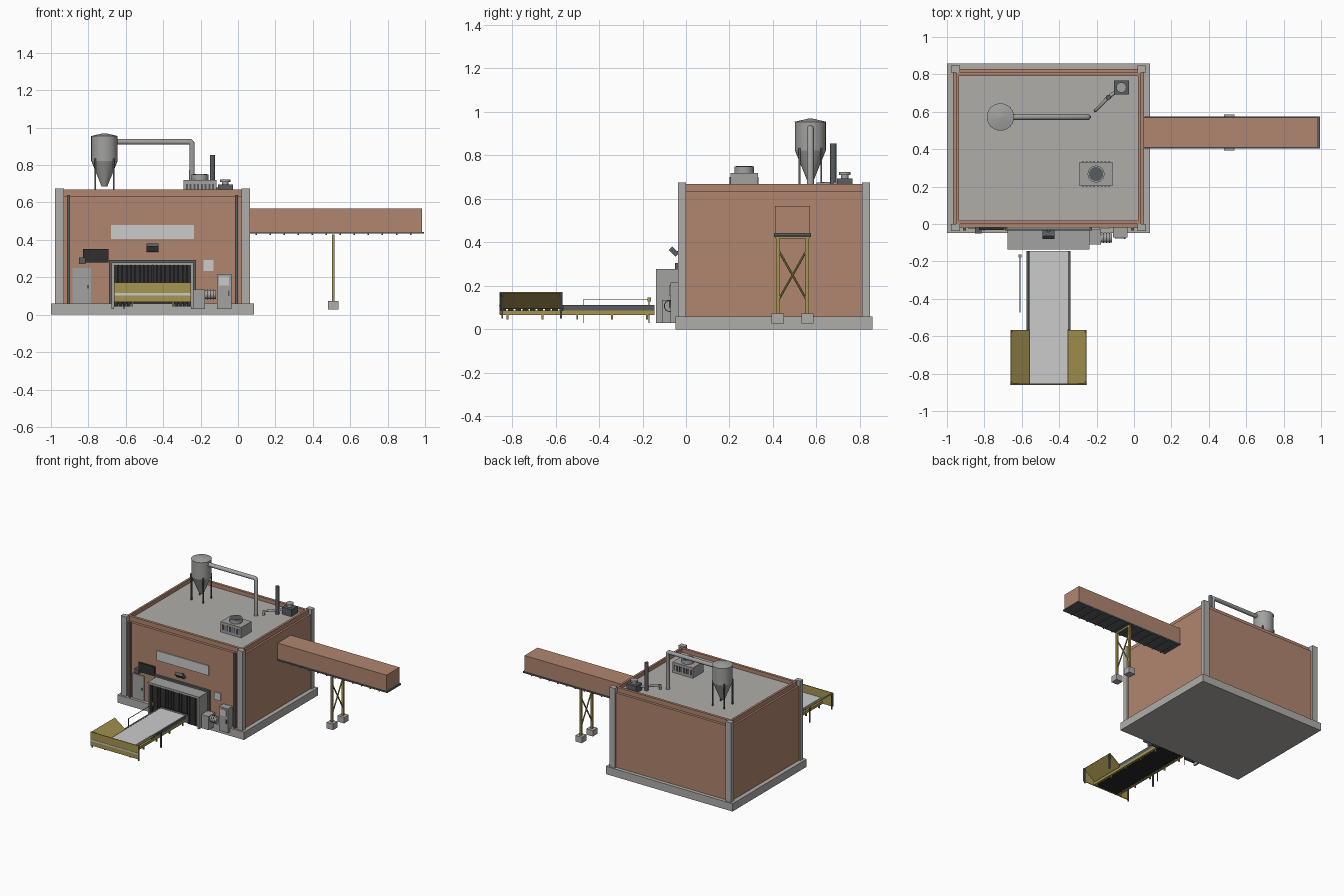
import bpy, bmesh, math
from mathutils import Vector

cube = bpy.data.objects.get("Cube")
if cube:
    bpy.data.objects.remove(cube, do_unlink=True)


def material(name, red, green, blue):
    mat = bpy.data.materials.new(name)
    mat.use_nodes = True
    colour = (red, green, blue, 1)
    mat.diffuse_color = colour
    mat.node_tree.nodes["Principled BSDF"].inputs["Base Color"].default_value = colour
    return mat


brick = material("brick", .44, .24, .16)
concrete = material("concrete", .43, .42, .4)
metal = material("galvanised_metal", .36, .36, .35)
pale = material("pale_grey", .6, .6, .6)
steel = material("dark_steel", .1, .11, .12)
black = material("black_rubber", .03, .03, .03)
yellow = material("safety_yellow", .38, .3, .08)

# Shared reference lines
middle, centre_y = -.457, .405
slab_top, eaves, parapet_top = .06, .64, .67
wall_front = centre_y - .425
hood_depth = .11
hood_y = wall_front - hood_depth / 2
belt_y, belt_length = -.5, .71
belt_half = .103
hopper_y, hopper_half = -.71, .2
gallery_y, gallery_floor_z = .49, .44
support_x = .51
round_parts = []


def finish(name, bm, mat):
    mesh = bpy.data.meshes.new(name)
    bm.to_mesh(mesh)
    bm.free()
    mesh.materials.append(mat)
    part = bpy.data.objects.new(name, mesh)
    bpy.context.collection.objects.link(part)
    return part


def block(name, mat, at, size, spread=(0, 0), row=1, step=0, axis=0):
    """Boxes standing on a point, mirrored by spread and repeated in a centred row."""
    bm = bmesh.new()
    size = Vector(size)
    for dx in {-spread[0], spread[0]}:
        for dy in {-spread[1], spread[1]}:
            for i in range(row):
                middle_point = Vector(at) + Vector((dx, dy, size.z / 2))
                middle_point[axis] += (i - (row - 1) / 2) * step
                for v in bmesh.ops.create_cube(bm, size=1)["verts"]:
                    v.co = middle_point + v.co * size
    return finish(name, bm, mat)


def wall_plate(name, mat, x, z, width, height, depth=.008):
    """Fitting on the front wall."""
    return block(name, mat, (x, wall_front - depth / 2, z), (width, depth, height))


def cylinder(name, mat, start, direction, radius, end_radius=None, sides=24):
    """Cylinder or cone from a point along a direction."""
    start, direction = Vector(start), Vector(direction)
    bm = bmesh.new()
    bmesh.ops.create_cone(bm, cap_ends=True, segments=sides, radius1=radius,
                          radius2=radius if end_radius is None else end_radius,
                          depth=direction.length)
    part = finish(name, bm, mat)
    part.location = start + direction / 2
    part.rotation_euler = direction.to_track_quat("Z", "Y").to_euler()
    round_parts.append(part)


def upright(name, mat, place, bottom, top, radius, end_radius=None):
    cylinder(name, mat, (*place, bottom), (0, 0, top - bottom), radius, end_radius)


def pipe(name, mat, points, radius):
    """Round pipe through points."""
    curve = bpy.data.curves.new(name, "CURVE")
    curve.dimensions = "3D"
    curve.bevel_depth = radius
    curve.bevel_resolution = 3
    curve.use_fill_caps = True
    spline = curve.splines.new("POLY")
    spline.points.add(len(points) - 1)
    for point, place in zip(spline.points, points):
        point.co = (*place, 1)
    curve.materials.append(mat)
    bpy.context.collection.objects.link(bpy.data.objects.new(name, curve))


# Building shell
ground_centre = (middle, centre_y, 0)
wall_base = (middle, centre_y, slab_top)
eaves_centre = (middle, centre_y, eaves - .01)
block("base_slab", concrete, ground_centre, (1.085, .907, slab_top))
block("brick_walls", brick, wall_base, (1.02, .85, eaves - slab_top - .005))
block("roof_deck", concrete, eaves_centre, (.97, .78, .01))
parapet_height = parapet_top - eaves_centre[2]
block("parapet_front_and_back", brick, eaves_centre, (.99, .02, parapet_height), (0, .395))
block("parapet_sides", brick, eaves_centre, (.016, .78, parapet_height), (.487, 0))
block("corner_columns", concrete, wall_base, (.047, .037, .615), (.498, .423))
block("wall_downpipes", steel, (middle, wall_front - .008, slab_top),
      (.016, .016, eaves - slab_top), (.449, 0))

# Front wall fittings
wall_plate("window_strip", pale, middle, .405, .445, .075)
wall_plate("door", metal, -.836, slab_top, .098, .19)
wall_plate("door_handle", steel, -.802, .14, .01, .018, .014)
wall_plate("louvre_panel", black, -.761, .278, .138, .072, .012)
wall_plate("alarm_horn", steel, -.833, .27, .033, .035, .03)
wall_plate("notice_panel", pale, -.158, .235, .053, .058)
wall_plate("lamp_bracket", steel, middle, .35, .016, .01, .035)
lamp = block("wall_lamp", steel, (0, 0, 0), (.066, .022, .044))
lamp.location = (middle, wall_front - .02, .342)
lamp.rotation_euler.x = math.radians(45)

# Entrance hood with strip curtain
hood_top = .265
block("hood_frame_posts", steel, (middle, wall_front - .008, slab_top),
      (.017, .016, .23), (.225, 0))
wall_plate("hood_frame_lintel", steel, middle, .278, .467, .015, .016)
block("hood_roof", metal, (middle, hood_y, hood_top), (.44, hood_depth + .015, .014))
block("hood_sides", metal, (middle, hood_y, .03), (.013, hood_depth + .015, .235), (.213, 0))
wall_plate("tunnel_mouth", black, middle, slab_top, .414, .205, .02)
curtain_y = wall_front - hood_depth
strip_pitch = .023
for name, bottom, offset, count in (("belt_curtain", .118, 0, 10), ("side_curtain", .045, .161, 4)):
    block(name, black, (middle, curtain_y, bottom), (.02, .006, hood_top - bottom),
          (offset, 0), count, strip_pitch)

# Infeed conveyor
conveyor = (middle, belt_y)
block("conveyor_belt", pale, (*conveyor, .098), (belt_half * 2, belt_length, .014))
block("conveyor_side_rails", steel, (middle, -.355, .088), (.013, .42, .025), (.11, 0))
block("conveyor_beams", yellow, (*conveyor, .067), (.015, belt_length, .021), (.109, 0))
block("conveyor_rollers", black, (*conveyor, .072), (belt_half * 2, .026, .026),
      row=21, step=.034, axis=1)
block("conveyor_legs", yellow, (*conveyor, .045), (.009, .009, .025), (.109, 0),
      row=5, step=.16, axis=1)

# Loading hopper at the end of the conveyor
end_y = belt_y - belt_length / 2
block("hopper_end_plate", yellow, (middle, end_y, .068), (.41, .006, .105))
block("hopper_stripe", pale, (middle, end_y - .004, .104), (.405, .003, .012))
block("hopper_posts", steel, (middle, hopper_y, .05), (.008, .008, .12), (hopper_half, .135))
for side, name in ((-1, "right_hopper_wing"), (1, "left_hopper_wing")):
    wing = block(name, yellow, (0, 0, 0), (.125, .285, .005))
    wing.location = (middle + side * .153, hopper_y, .132)
    wing.rotation_euler.y = -side * math.radians(36)

# Safety rail beside the conveyor
rail_x, rail_y = -.61, -.32
block("safety_rail_posts", steel, (rail_x, rail_y, .03), (.004, .004, .11), (0, .15))
block("safety_rail", steel, (rail_x, rail_y, .137), (.004, .3, .003))
block("safety_sensor", yellow, (rail_x, rail_y + .15, .128), (.016, .016, .02))

# Drive unit and control cabinet
motor_y, motor_z = -.075, .108
block("gearbox", metal, (-.207, -.07, .03), (.063, .08, .105))
cylinder("drive_motor", metal, (-.176, motor_y, motor_z), (.058, 0, 0), .025)
for i in range(3):
    cylinder("motor_fin", steel, (-.165 + i * .016, motor_y, motor_z), (.005, 0, 0), .027)
cabinet_x = -.074
wall_plate("control_cabinet", metal, cabinet_x, .03, .078, .187, .052)
cabinet_front = wall_front - .054
block("cabinet_screen", pale, (cabinet_x, cabinet_front, .155), (.053, .006, .05))
block("cabinet_handle", steel, (cabinet_x + .025, cabinet_front, .1), (.007, .01, .03))

# Elevated outfeed gallery and its support
block("gallery", brick, (support_x + .007, gallery_y, gallery_floor_z), (.935, .16, .127))
block("gallery_floor", steel, (support_x + .015, gallery_y, gallery_floor_z - .007),
      (.94, .17, .01))
block("gallery_floor_ribs", steel, (support_x, gallery_y, gallery_floor_z - .014),
      (.008, .17, .008), row=12, step=.075)
support = (support_x, gallery_y)
post_spread = (0, .068)
block("support_posts", yellow, (*support, .07), (.014, .016, .36), post_spread)
block("support_footings", concrete, (*support, .028), (.055, .056, .046), post_spread)
block("support_head", yellow, (*support, .418), (.014, .155, .012))
for side in (-1, 1):
    cylinder("cross_brace", yellow, (support_x, gallery_y - side * .068, .13),
             (0, side * .136, .24), .005, sides=8)

# Dust cyclone with duct
cyclone = (-.714, .572)
cone_top, drum_top = .823, .955
upright("cyclone_body", metal, cyclone, cone_top, drum_top, .071)
upright("cyclone_lid", metal, cyclone, drum_top, .97, .073, .008)
upright("cyclone_cone", metal, cyclone, .685, cone_top, .015, .071)
block("cyclone_legs", steel, (*cyclone, eaves), (.008, .008, .195), (.05, .05))
duct_x, duct_y, duct_z = -.246, cyclone[1], .925
pipe("cyclone_duct", metal, [(cyclone[0], duct_y, duct_z), (duct_x - .01, duct_y, duct_z),
                             (duct_x, duct_y, duct_z - .01), (duct_x, duct_y, eaves)], .016)

# Roof ventilation unit
vent = (-.203, .267)
vent_top = .72
block("vent_unit", metal, (*vent, eaves), (.175, .127, vent_top - eaves))
block("vent_louvres", steel, (*vent, .66), (.01, .133, .04), row=8, step=.02)
upright("vent_fan_ring", metal, vent, vent_top, .75, .045)
upright("vent_fan", steel, vent, vent_top, .752, .038)

# Small exhaust fan, stack and pipe
exhaust, stack = (-.068, .73), (-.137, .677)
pipe_z = parapet_top
block("exhaust_box", steel, (*exhaust, eaves), (.08, .073, .055))
upright("exhaust_neck", metal, exhaust, .69, .712, .018)
upright("exhaust_cap", metal, exhaust, .71, .724, .027)
upright("exhaust_stack", steel, stack, eaves, .855, .014)
inlet = (-.205, .607)
pipe("exhaust_pipe", metal, [(*inlet, eaves), (*inlet, pipe_z), (*stack, pipe_z),
                             (*exhaust, pipe_z)], .009)

# Smooth shading on round parts
bpy.ops.object.select_all(action="DESELECT")
for part in round_parts:
    part.select_set(True)
bpy.context.view_layer.objects.active = round_parts[0]
bpy.ops.object.shade_smooth_by_angle()
